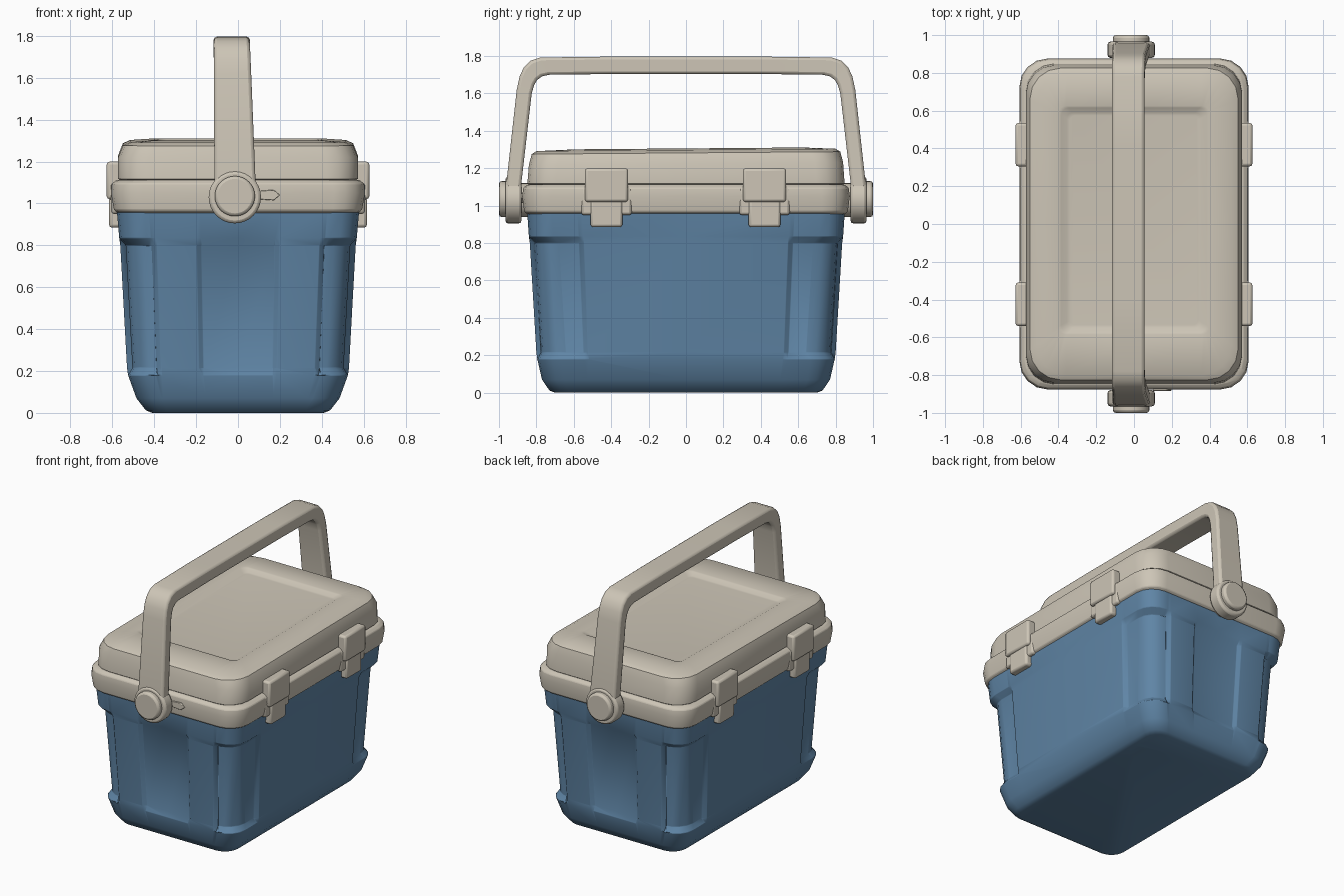
import bpy, bmesh, math
from mathutils import Vector

cube = bpy.data.objects.get("Cube")
if cube:
    bpy.data.objects.remove(cube)


def material(name, rgb):
    m = bpy.data.materials.new(name)
    m.use_nodes = True
    m.diffuse_color = (*rgb, 1)
    m.node_tree.nodes["Principled BSDF"].inputs["Base Color"].default_value = (*rgb, 1)
    return m


BLUE = material("steel blue", (0.115, 0.235, 0.38))
BEIGE = material("warm beige", (0.61, 0.56, 0.47))


def finish(bm, name, mat, bevel=0.0, angle=35):
    bmesh.ops.recalc_face_normals(bm, faces=bm.faces)
    me = bpy.data.meshes.new(name)
    bm.to_mesh(me)
    bm.free()
    me.materials.append(mat)
    ob = bpy.data.objects.new(name, me)
    bpy.context.collection.objects.link(ob)
    if bevel:
        mod = ob.modifiers.new("soft edges", "BEVEL")
        mod.width, mod.segments = bevel, 2
        mod.limit_method, mod.angle_limit = "ANGLE", math.radians(angle)
    bpy.ops.object.select_all(action="DESELECT")
    ob.select_set(True)
    bpy.context.view_layer.objects.active = ob
    bpy.ops.object.shade_smooth_by_angle(angle=math.radians(40))
    return ob


def loft(rings):
    """Bridge equal-length point rings and cap both ends."""
    bm = bmesh.new()
    vs = [[bm.verts.new(p) for p in ring] for ring in rings]
    n = len(vs[0])
    for a, b in zip(vs, vs[1:]):
        for i in range(n):
            j = (i + 1) % n
            bm.faces.new((a[i], a[j], b[j], b[i]))
    bm.faces.new(vs[0][::-1])
    bm.faces.new(vs[-1])
    return bm


def arc(x, y, r, steps=4):
    return [(x - r + r * math.cos(t), y - r + r * math.sin(t))
            for t in (math.pi / 2 * i / steps for i in range(steps + 1))]


def four_way(q, z, cy=0):
    """Mirror a quarter outline (from the x axis to the y axis) into a full ring."""
    pts = q + [(-x, y) for x, y in q[-2::-1]]
    pts += [(-x, -y) for x, y in q[1:]] + [(x, -y) for x, y in q[-2:0:-1]]
    return [(x, y + cy, z) for x, y in pts]


def plain_ring(z, x, y, r, cy=0):
    return four_way([(x, 0)] + arc(x, y, r) + [(0, y)], z, cy)


def body_ring(z, x, y, r, sunk):
    """Outline whose corners and end panels step inward when sunk is 1."""
    d, e = 0.026 * sunk, 0.02 * sunk
    sx, sy = x / 0.57, y / 0.84
    q = [(x, 0), (x, 0.55 * sy), (x - d, 0.575 * sy)]
    q += arc(x - d, y - d, r)
    q += [(0.42 * sx, y - d), (0.395 * sx, y), (0.2 * sx, y), (0.178 * sx, y - e), (0, y - e)]
    return four_way(q, z)


def box(name, lo, hi, mat, bevel):
    bm = bmesh.new()
    bmesh.ops.create_cube(bm, size=1)
    lo, hi = Vector(lo), Vector(hi)
    for v in bm.verts:
        v.co = Vector(((lo[i] + hi[i]) / 2 + v.co[i] * (hi[i] - lo[i]) for i in range(3)))
    return finish(bm, name, mat, bevel)


def disc(name, x, z, radius, y0, y1, bevel):
    rings = [[(x + radius * math.cos(math.tau * i / 32), y, z + radius * math.sin(math.tau * i / 32))
              for i in range(32)] for y in (y0, y1)]
    return finish(loft(rings), name, BEIGE, bevel)


# Tapered tub with sunken corners and end panels
finish(loft([body_ring(*p) for p in (
    (0, 0.41, 0.70, 0.09, 0), (0.012, 0.44, 0.73, 0.1, 0), (0.07, 0.485, 0.77, 0.12, 0),
    (0.18, 0.525, 0.795, 0.13, 0), (0.215, 0.53, 0.80, 0.13, 1), (0.80, 0.562, 0.835, 0.13, 1),
    (0.835, 0.567, 0.84, 0.13, 0), (0.98, 0.58, 0.85, 0.13, 0))]), "tub", BLUE, 0.007)

# Rim band around the top of the tub
finish(loft([plain_ring(*p) for p in (
    (0.955, 0.575, 0.85, 0.13), (0.968, 0.592, 0.865, 0.14), (1.05, 0.607, 0.876, 0.15),
    (1.095, 0.602, 0.87, 0.15), (1.112, 0.58, 0.85, 0.14), (1.112, 0.55, 0.82, 0.13))]),
    "rim", BEIGE, 0.005)

# Lid with a sunken top panel, rising slightly towards the back
lid = loft([plain_ring(*p) for p in (
    (1.105, 0.555, 0.83, 0.14), (1.118, 0.572, 0.848, 0.15), (1.225, 0.572, 0.84, 0.15),
    (1.282, 0.55, 0.825, 0.16), (1.298, 0.515, 0.80, 0.16), (1.306, 0.40, 0.605, 0.04, 0.02),
    (1.302, 0.385, 0.595, 0.04, 0.02), (1.286, 0.355, 0.57, 0.03, 0.02),
    (1.284, 0.34, 0.555, 0.03, 0.02))])
for v in lid.verts:
    if v.co.z > 1.2:
        v.co.z += 0.008 * v.co.y
finish(lid, "lid", BEIGE)

# Two latches on each long side
for side, s in (("left", 1), ("right", -1)):
    for end, cy in (("front", -0.425), ("back", 0.42)):
        label = f"{side}_{end}_latch"

        def part(kind, x0, x1, half, z0, z1):
            xs = sorted((s * x0, s * x1))
            box(f"{label}_{kind}", (xs[0], cy - half, z0), (xs[1], cy + half, z1), BEIGE, 0.014)

        part("mount", 0.55, 0.606, 0.135, 0.95, 1.10)
        part("clasp", 0.55, 0.627, 0.115, 1.02, 1.2)
        part("tab", 0.55, 0.616, 0.085, 0.885, 1.03)

# Swing handle: matching outer and inner outline points of one half, mirrored
outer = [(0.965, 0.97), (0.965, 1.08), (0.905, 1.62), (0.89, 1.69), (0.868, 1.738),
         (0.83, 1.775), (0.78, 1.792), (0.4, 1.797)]
inner = [(0.88, 0.97), (0.885, 1.08), (0.825, 1.60), (0.812, 1.645), (0.796, 1.672),
         (0.768, 1.692), (0.73, 1.70), (0.4, 1.704)]


def handle_ring(sign, o, i):
    lean = (o[1] - 1.0) / 0.8
    cx, w = -0.012 - 0.018 * lean, 0.1 - 0.014 * lean
    return [(cx - w, sign * o[0], o[1]), (cx + w, sign * o[0], o[1]),
            (cx + w, sign * i[0], i[1]), (cx - w, sign * i[0], i[1])]


half = list(zip(outer, inner))
finish(loft([handle_ring(-1, *p) for p in half] + [handle_ring(1, *p) for p in half[::-1]]),
       "handle", BEIGE, 0.016, 45)

# Pivots: round handle end, button and axle at both ends
for end, s in (("front", -1), ("back", 1)):
    disc(f"{end}_pivot", -0.015, 1.03, 0.125, s * 0.88, s * 0.965, 0.014)
    disc(f"{end}_button", -0.015, 1.035, 0.096, s * 0.95, s * 1.0, 0.014)
    disc(f"{end}_axle", -0.015, 1.03, 0.09, s * 0.84, s * 0.9, 0)

# Small pointer on the front of the rim
pointer = [(0.1, 1.02), (0.17, 1.015), (0.2, 1.04), (0.17, 1.065), (0.1, 1.06)]
finish(loft([[(x, y, z) for x, z in pointer] for y in (-0.86, -0.883)]), "front_pointer", BEIGE, 0.003)
